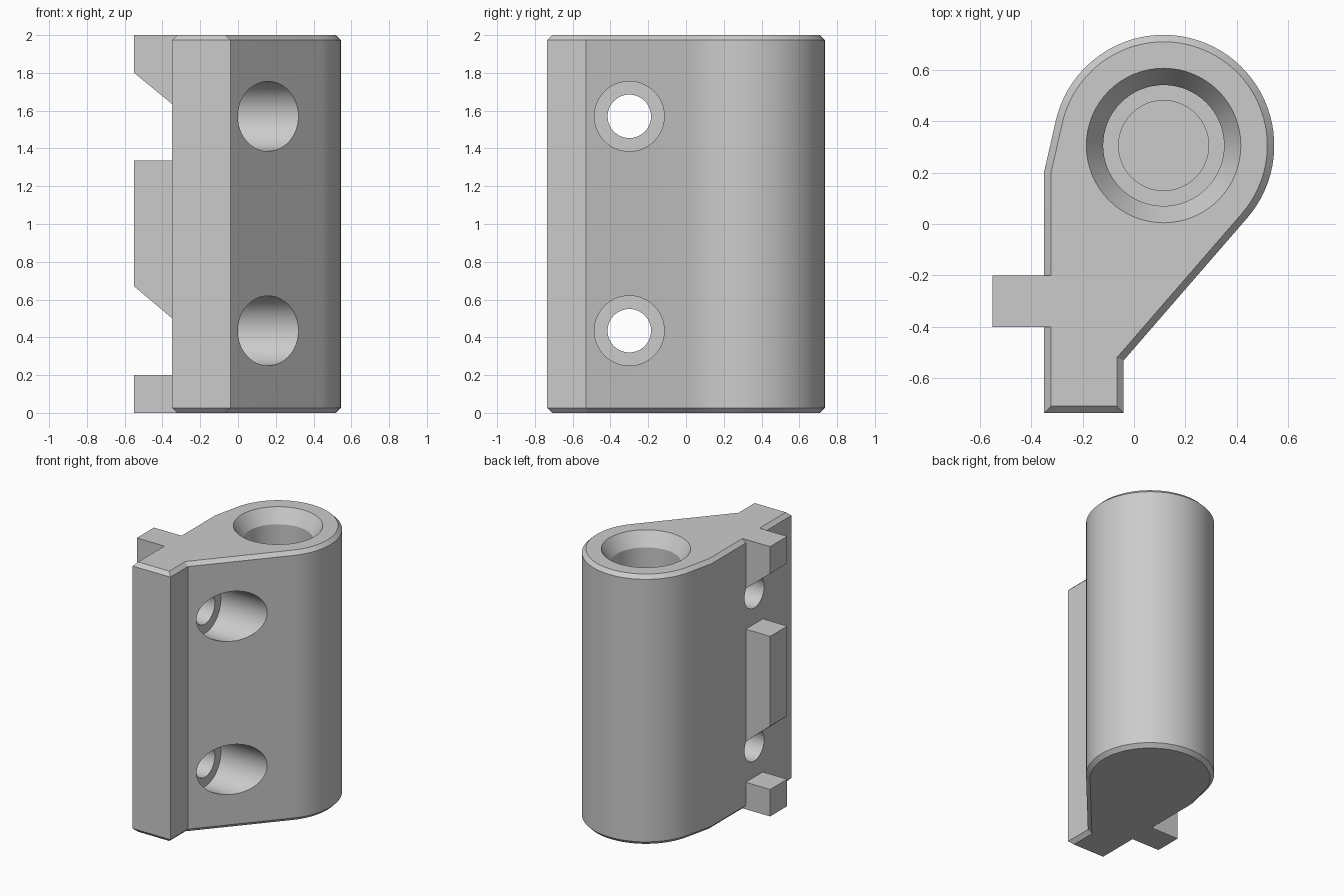
import bpy, bmesh, math
from mathutils import Matrix, Vector

if "Cube" in bpy.data.objects:
    bpy.data.objects.remove(bpy.data.objects["Cube"], do_unlink=True)

HEIGHT = 2.0
CHAMFER = 0.027
BARREL = Vector((0.115, 0.305))
RADIUS = 0.43

grey = bpy.data.materials.new("plain grey")
grey.use_nodes = True
grey.diffuse_color = (0.6, 0.6, 0.6, 1)
grey.node_tree.nodes["Principled BSDF"].inputs["Base Color"].default_value = grey.diffuse_color


def make_object(name, bm):
    bmesh.ops.recalc_face_normals(bm, faces=bm.faces)
    mesh = bpy.data.meshes.new(name)
    bm.to_mesh(mesh)
    bm.free()
    mesh.materials.append(grey)
    obj = bpy.data.objects.new(name, mesh)
    bpy.context.collection.objects.link(obj)
    return obj


def prism(name, outline, sweep, chamfer=0):
    """Extrude a closed outline along a vector, chamfering both end rims."""
    bm = bmesh.new()
    base = bm.faces.new([bm.verts.new(p) for p in outline])
    cap = bmesh.ops.extrude_face_region(bm, geom=[base], use_keep_orig=True)
    verts = [g for g in cap["geom"] if isinstance(g, bmesh.types.BMVert)]
    bmesh.ops.translate(bm, verts=verts, vec=sweep)
    bmesh.ops.recalc_face_normals(bm, faces=bm.faces)
    if chamfer:
        rims = [e for e in bm.edges if abs(e.verts[0].co.z - e.verts[1].co.z) < 1e-5]
        bmesh.ops.bevel(bm, geom=rims, offset=chamfer, segments=1, affect='EDGES')
    return make_object(name, bm)


def lathe(name, profile, matrix, steps=64):
    """Solid of revolution from (radius, height) pairs."""
    bm = bmesh.new()
    rings = []
    for r, z in profile:
        angles = [math.tau * i / steps for i in range(steps)]
        rings.append([bm.verts.new((r * math.cos(a), r * math.sin(a), z)) for a in angles])
    for low, high in zip(rings, rings[1:]):
        for i in range(steps):
            j = (i + 1) % steps
            bm.faces.new((low[i], low[j], high[j], high[i]))
    bm.faces.new(rings[0])
    bm.faces.new(rings[-1])
    bm.transform(matrix)
    return make_object(name, bm)


def combine(target, tool, operation):
    mod = target.modifiers.new(tool.name, 'BOOLEAN')
    mod.operation = operation
    mod.solver = 'EXACT'
    mod.object = tool
    bpy.context.view_layer.objects.active = target
    bpy.ops.object.modifier_apply(modifier=mod.name)
    bpy.data.objects.remove(tool, do_unlink=True)


def tangent_angle(point, side):
    """Angle on the barrel where a line from the point touches it."""
    d = Vector(point) - BARREL
    return math.atan2(d.y, d.x) + side * math.acos(RADIUS / d.length)


# Hinge body: rounded barrel running into a narrow mounting leaf
right_foot, left_foot = (-0.04, -0.53), (-0.35, 0.2)
start = tangent_angle(right_foot, 1)
end = tangent_angle(left_foot, -1) % math.tau
outline = [(-0.35, -0.735, 0), (-0.04, -0.735, 0), (*right_foot, 0)]
for i in range(49):
    a = start + (end - start) * i / 48
    outline.append((BARREL.x + RADIUS * math.cos(a), BARREL.y + RADIUS * math.sin(a), 0))
outline.append((*left_foot, 0))
body = prism("hinge_body", outline, (0, 0, HEIGHT), CHAMFER)

# Locating tabs along the mounting side: (outer bottom, inner bottom, top)
tabs = {"bottom_tab": (0, 0, 0.2),
        "middle_tab": (0.67, 0.46, 1.335),
        "top_tab": (1.8, 1.595, HEIGHT)}
for name, (outer, inner, top) in tabs.items():
    side = [(-0.55, -0.4, outer), (-0.3, -0.4, inner), (-0.3, -0.4, top), (-0.55, -0.4, top)]
    combine(body, prism(name, side, (0, 0.2, 0)), 'UNION')

# Blind stepped pin bore with a flared mouth
bore = lathe("pin_bore",
             [(0.175, 0.2), (0.175, 0.35), (0.235, 0.35), (0.235, 1.9), (0.333, 2.05)],
             Matrix.Translation((BARREL.x, BARREL.y, 0)))
combine(body, bore, 'DIFFERENCE')

# Counterbored screw holes through the leaf
for z in (0.435, 1.57):
    place = Matrix.Translation((0, -0.3, z)) @ Matrix.Rotation(math.pi / 2, 4, 'Y')
    hole = lathe("screw_hole", [(0.115, -0.7), (0.115, -0.06), (0.185, -0.06), (0.185, 0.6)], place)
    combine(body, hole, 'DIFFERENCE')

# Smooth the curved walls, keep the machined edges crisp
bpy.ops.object.select_all(action='DESELECT')
body.select_set(True)
bpy.context.view_layer.objects.active = body
bpy.ops.object.shade_smooth_by_angle(angle=math.radians(25))
